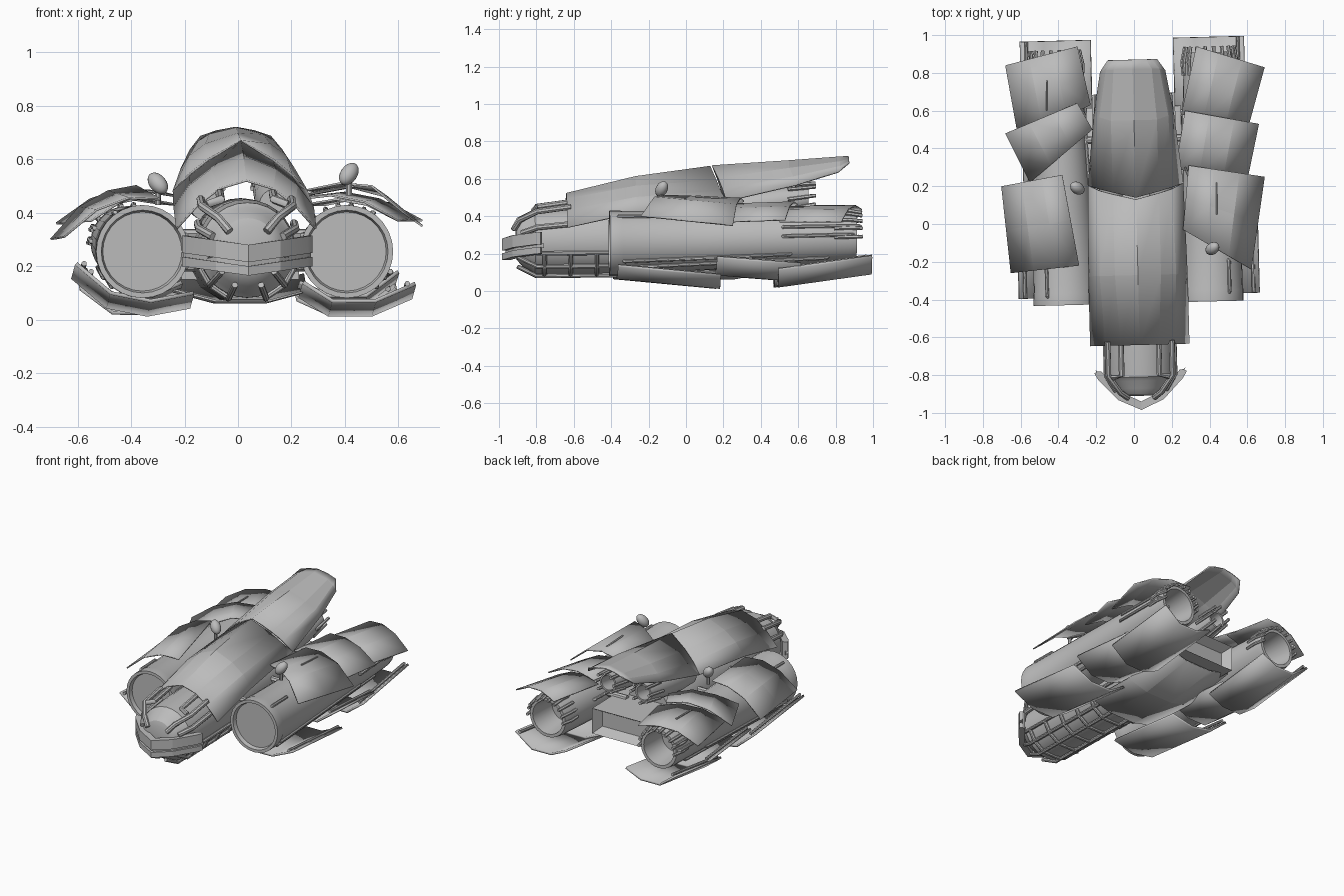
import bpy, bmesh, math
from mathutils import Matrix, Vector

if "Cube" in bpy.data.objects:
    bpy.data.objects.remove(bpy.data.objects["Cube"], do_unlink=True)

grey = bpy.data.materials.new("hull grey")
grey.use_nodes = True
grey.diffuse_color = (0.5, 0.5, 0.5, 1)
grey.node_tree.nodes["Principled BSDF"].inputs["Base Color"].default_value = (0.5, 0.5, 0.5, 1)

# the craft sits slightly yawed
YAW = Matrix.Translation((0.014, 0, 0)) @ Matrix.Rotation(math.radians(1.5), 4, 'Z')
SIDES = ((1, "left"), (-1, "right"))


def finish(name, bm, yaw=True, thick=0, angle=30):
    bmesh.ops.recalc_face_normals(bm, faces=bm.faces)
    me = bpy.data.meshes.new(name)
    bm.to_mesh(me)
    bm.free()
    for p in me.polygons:
        p.use_smooth = True
    me.set_sharp_from_angle(angle=math.radians(angle))
    me.materials.append(grey)
    ob = bpy.data.objects.new(name, me)
    bpy.context.collection.objects.link(ob)
    if yaw:
        ob.matrix_world = YAW
    if thick:
        mod = ob.modifiers.new("thickness", 'SOLIDIFY')
        mod.thickness = thick
        mod.offset = 0
    return ob


def skin(bm, rows, closed=False, caps=False):
    """Faces between successive rows of points."""
    vs = [[bm.verts.new(p) for p in r] for r in rows]
    n = len(rows[0])
    for a, b in zip(vs, vs[1:]):
        for i in range(n if closed else n - 1):
            j = (i + 1) % n
            bm.faces.new((a[i], a[j], b[j], b[i]))
    if caps:
        bm.faces.new(vs[0])
        bm.faces.new(vs[-1])


def sheet(name, rows, yaw=True, thick=0.008):
    bm = bmesh.new()
    skin(bm, rows)
    return finish(name, bm, yaw, thick, 4)


def lathe(name, profile, x, n=28):
    """Rings (y, radius, centre z) along the length."""
    bm = bmesh.new()
    rows = [[(x + r * math.cos(math.tau * i / n), y, z + r * math.sin(math.tau * i / n))
             for i in range(n)] for y, r, z in profile]
    skin(bm, rows, True, True)
    return finish(name, bm)


def pipes(name, paths, r, n=8, yaw=True):
    """Round bars along polylines, with mitred bends."""
    bm = bmesh.new()
    for path in paths:
        p = [Vector(q) for q in path]
        rows = []
        for i, c in enumerate(p):
            d = (p[min(i + 1, len(p) - 1)] - p[max(i - 1, 0)]).normalized()
            u = d.cross(Vector((0.3, 0.1, 1))).normalized()
            v = d.cross(u)
            rows.append([c + r * (u * math.cos(math.tau * k / n) + v * math.sin(math.tau * k / n))
                         for k in range(n)])
        skin(bm, rows, True, True)
    return finish(name, bm, yaw, angle=40)


def panel(name, corners, front_z, back_z, rows=3):
    """Curved plate: corners front inner, front outer, back outer, back inner."""
    fi, fo, bo, bi = [Vector(c) for c in corners]
    n = len(front_z) - 1
    grid = []
    for j in range(rows):
        t = j / (rows - 1)
        a, b = fi.lerp(bi, t), fo.lerp(bo, t)
        grid.append([(*a.lerp(b, i / n), front_z[i] * (1 - t) + back_z[i] * t) for i in range(n + 1)])
    return sheet(name, grid, yaw=False)


def arch(half):
    return [(-x, y, z) for x, y, z in half[:0:-1]] + half


# hood over the body, then the raised rear canopy
sheet("hood", [arch(h) for h in (
    [(0, -0.64, 0.52), (0.10, -0.64, 0.49), (0.18, -0.64, 0.43), (0.26, -0.64, 0.34)],
    [(0, -0.27, 0.61), (0.12, -0.27, 0.56), (0.20, -0.27, 0.50), (0.26, -0.27, 0.42)],
    [(0, 0.13, 0.665), (0.12, 0.16, 0.59), (0.19, 0.18, 0.535), (0.25, 0.21, 0.48)])])
sheet("canopy", [arch(h) for h in (
    [(0, 0.14, 0.668), (0.12, 0.17, 0.60), (0.19, 0.19, 0.545), (0.25, 0.21, 0.48)],
    [(0, 0.55, 0.695), (0.12, 0.55, 0.655), (0.18, 0.57, 0.61), (0.21, 0.58, 0.565)],
    [(0, 0.82, 0.715), (0.10, 0.82, 0.69), (0.14, 0.82, 0.665), (0.17, 0.81, 0.635)],
    [(0, 0.87, 0.718), (0.07, 0.87, 0.705), (0.10, 0.87, 0.695), (0.13, 0.87, 0.685)])])

# body with domed nose
lathe("fuselage", [(-0.91, 0.08, 0.27), (-0.9, 0.11, 0.27), (-0.87, 0.14, 0.265), (-0.83, 0.16, 0.26),
                   (-0.81, 0.178, 0.26), (-0.62, 0.185, 0.265), (0.2, 0.185, 0.27), (0.4, 0.15, 0.27)], 0)

# swept nose bumper, two bands around a narrow core, deepest at the tip
for name, z0, z1, inset in (("bumper_lower_band", 0.2, 0.235, 0), ("bumper_core", 0.23, 0.255, 0.02),
                            ("bumper_upper_band", 0.25, 0.315, 0)):
    bm = bmesh.new()
    rows = []
    for x, y in ((-0.245, -0.785), (-0.225, -0.82), (-0.12, -0.93), (0, -0.985),
                 (0.12, -0.93), (0.225, -0.82), (0.245, -0.785)):
        drop = 0.035 * (1 - abs(x) / 0.245)
        depth = 0.045 if abs(x) < 0.24 else 0.01
        rows.append([(x * (1 - inset), y + inset, z0 - drop), (x * (1 - inset), y + inset, z1 - drop),
                     (x * 0.93, y + depth, z1 - drop), (x * 0.93, y + depth, z0 - drop)])
    skin(bm, rows, True, True)
    finish(name, bm, angle=15)

# tubular frames around the nose and below the body
nose, keel = [], []
for s, side in SIDES:
    nose += [[(s * 0.17, -0.62, 0.45), (s * 0.17, -0.8, 0.425), (s * 0.11, -0.89, 0.38), (s * 0.07, -0.92, 0.33)],
             [(s * 0.1, -0.62, 0.475), (s * 0.1, -0.8, 0.45), (s * 0.15, -0.81, 0.43)],
             [(s * 0.18, -0.6, 0.36), (s * 0.18, -0.8, 0.34), (s * 0.13, -0.88, 0.31)]]
    for x, z in ((0.07, 0.08), (0.14, 0.13), (0.18, 0.2)):
        keel.append([(s * x * 0.7, -0.9, z + 0.05), (s * x, -0.8, z), (s * x, 0.3, z + 0.01)])
for k in range(8):
    y = -0.76 + k * 0.14
    keel.append([(-0.18, y, 0.2), (-0.14, y, 0.13), (-0.07, y, 0.083),
                 (0.07, y, 0.083), (0.14, y, 0.13), (0.18, y, 0.2)])
pipes("nose_frame", nose, 0.016)
pipes("keel_frame", keel, 0.012)

# rear core block with a recessed slot
bm = bmesh.new()
bmesh.ops.create_cube(bm, size=1, matrix=Matrix.Translation((0, 0.44, 0.235)) @ Matrix.Diagonal((0.44, 0.5, 0.17, 1)))
back = [f for f in bm.faces if f.normal.y > 0.9]
bmesh.ops.inset_region(bm, faces=back, thickness=0.05)
bmesh.ops.translate(bm, verts=back[0].verts, vec=(0, -0.06, 0))
finish("rear_core", bm)
sheet("belly_plate", [[(-0.25, y, z + 0.04), (-0.1, y, z), (0.1, y, z), (0.25, y, z + 0.04)]
                      for y, z in ((-0.1, 0.07), (0.25, 0.065), (0.62, 0.13))])


def engine_ring(y):
    t = max(0, (y + 0.42) / 1.32)
    return 0.172 - 0.037 * t, 0.255 + 0.035 * t


def engine_point(s, y, deg, lift):
    r, z = engine_ring(y)
    a = math.radians(deg)
    return (s * (0.382 + 0.02 * (y + 0.42) + (r + lift) * math.cos(a)), y, z + (r + lift) * math.sin(a))


# lower armour cross-sections, (x, z) from inner to outer edge, uneven between sides
LOWER = {"left": ((0.22, 0.07), (0.33, 0.0), (0.49, 0.0), (0.64, 0.065)),
         "right": ((0.19, 0.03), (0.35, 0.0), (0.5, 0.03), (0.63, 0.14))}
REAR = ((0.22, 0.05), (0.33, 0.0), (0.47, 0.0), (0.59, 0.09))

for s, side in SIDES:
    # main engine: recessed intake disc, long shell, hollow nozzle
    prof = [(-0.395, 0.148, 0.255), (-0.42, 0.155, 0.255), (-0.42, 0.174, 0.255), (-0.36, 0.174, 0.255)]
    prof += [(y, *engine_ring(y)) for y in (-0.35, 0.1, 0.5, 0.86)]
    prof += [(0.9, 0.13, 0.29), (0.9, 0.11, 0.29), (0.72, 0.09, 0.29)]
    eng = lathe(side + "_engine", prof, s * 0.382)
    for v in eng.data.vertices:
        v.co.x += s * 0.02 * (v.co.y + 0.42)
    # slim pipes hugging the engine shell
    pipes(side + "_engine_pipes", [
        [engine_point(s, y0, d, -0.01), engine_point(s, y0 + 0.01, d, 0.004),
         engine_point(s, y1 - 0.01, d, 0.004), engine_point(s, y1, d, -0.01)]
        for d, y0, y1 in ((5, 0.5, 0.88), (25, 0.5, 0.92), (-35, -0.35, 0.55),
                          (-50, -0.35, 0.75), (55, -0.38, -0.2), (160, -0.38, 0.6), (200, -0.38, 0.6))], 0.01)
    pipes(side + "_nozzle_spikes", [
        [engine_point(s, 0.78, d, 0), engine_point(s, 0.85, d, 0.008), engine_point(s, 0.93, d, -0.005)]
        for d in range(0, 181, 20)], 0.01, 6)
    # small upper thruster under the canopy
    lathe(side + "_thruster", [(0.15, 0.06, 0.43), (0.3, 0.075, 0.45), (0.5, 0.075, 0.48),
                               (0.65, 0.06, 0.5), (0.65, 0.048, 0.5), (0.52, 0.04, 0.48)], s * 0.13, 18)
    pipes(side + "_thruster_spikes", [
        [(s * 0.13 + 0.075 * math.cos(a), 0.54, 0.49 + 0.075 * math.sin(a)),
         (s * 0.13 + 0.066 * math.cos(a), 0.69, 0.51 + 0.066 * math.sin(a))]
        for a in (math.tau * k / 8 for k in range(8))], 0.01, 6)
    # struts tying the engine to the body
    pipes(side + "_struts", [[(s * 0.12, y, z), (s * 0.3, y, z)]
                             for y in (-0.25, 0.1, 0.45) for z in (0.2, 0.32)], 0.02)
    # lower armour: front and middle plates drop rearward, rear plate rises
    for part, section, ends in (("front", LOWER[side], ((-0.38, 0.07), (0.17, 0.018))),
                                ("middle", REAR, ((0.15, 0.09), (0.6, 0.055))),
                                ("rear", REAR, ((0.48, 0.025), (0.98, 0.095)))):
        sheet(f"{side}_lower_{part}_plate", [[(s * x, y, z + dz) for x, dz in section] for y, z in ends],
              thick=0.014)
        (y0, z0), (y1, z1) = ends
        x, dz = section[-1]
        pipes(f"{side}_lower_{part}_rail", [[(s * (x - 0.03), y0, z0 + dz), (s * (x - 0.03), y1, z1 + dz)]], 0.01)

# upper armour plates, laid unevenly on each side
panel("left_front_plate", ((0.26, -0.03), (0.62, -0.24), (0.69, 0.25), (0.29, 0.31)),
      (0.485, 0.51, 0.50, 0.40), (0.48, 0.495, 0.46, 0.35))
panel("left_middle_plate", ((0.22, 0.29), (0.60, 0.24), (0.66, 0.53), (0.27, 0.60)),
      (0.45, 0.465, 0.44, 0.37), (0.46, 0.475, 0.45, 0.38))
panel("left_rear_plate", ((0.25, 0.58), (0.60, 0.50), (0.69, 0.83), (0.33, 0.94)),
      (0.43, 0.45, 0.43, 0.37), (0.43, 0.455, 0.435, 0.37))
panel("right_front_plate", ((-0.29, -0.22), (-0.65, -0.26), (-0.70, 0.20), (-0.38, 0.26)),
      (0.45, 0.455, 0.41, 0.31), (0.50, 0.48, 0.42, 0.30))
panel("right_middle_plate", ((-0.22, 0.50), (-0.55, 0.22), (-0.68, 0.48), (-0.30, 0.64)),
      (0.46, 0.48, 0.44, 0.37), (0.48, 0.49, 0.45, 0.36))
panel("right_rear_plate", ((-0.23, 0.63), (-0.61, 0.45), (-0.68, 0.84), (-0.30, 0.94)),
      (0.43, 0.455, 0.43, 0.36), (0.435, 0.455, 0.435, 0.36))
pipes("plate_hinges", [[(0.27, 0.3, 0.47), (0.43, -0.12, 0.5)], [(-0.46, 0.6, 0.455), (-0.46, 0.76, 0.455)],
                       [(0.44, 0.05, 0.505), (0.44, 0.22, 0.495)]], 0.006, 6, False)

# rounded sensor pods on short stalks
for name, at, tilt in (("left_sensor_pod", (0.415, -0.13, 0.545), 0.6), ("right_sensor_pod", (-0.3, 0.19, 0.51), -0.7)):
    bm = bmesh.new()
    bmesh.ops.create_uvsphere(bm, u_segments=14, v_segments=10, radius=1, matrix=Matrix.Translation(at)
                              @ Matrix.Rotation(tilt, 4, 'Y') @ Matrix.Rotation(-0.4, 4, 'X')
                              @ Matrix.Diagonal((0.032, 0.032, 0.048, 1)))
    finish(name, bm, yaw=False, angle=60)
    x, y, z = at
    pipes(name + "_stalk", [[(x, y, z - 0.08), (x, y, z)]], 0.012, yaw=False)
